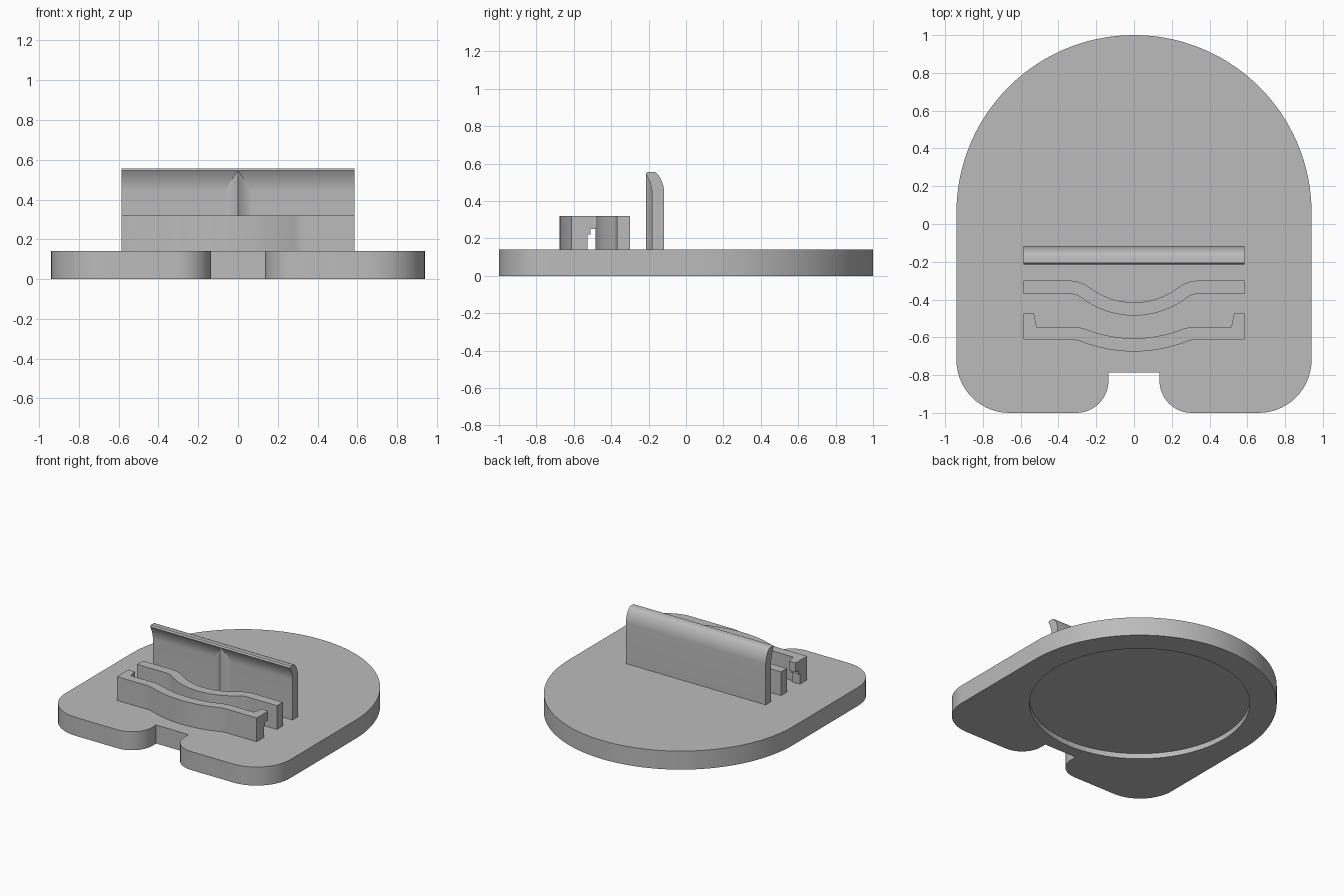
import bpy, bmesh
from math import sin, cos, pi, sqrt, atan2, radians

cube = bpy.data.objects.get("Cube")
if cube:
    bpy.data.objects.remove(cube, do_unlink=True)

grey = bpy.data.materials.new("plain grey")
grey.use_nodes = True
grey.diffuse_color = (0.5, 0.5, 0.5, 1)
grey.node_tree.nodes["Principled BSDF"].inputs["Base Color"].default_value = (0.5, 0.5, 0.5, 1)

BASE_TOP, CLIP_TOP, WALL_TOP = 0.14, 0.32, 0.555
HALF = 0.585


def prism(name, outline, start, end, axis="z"):
    """Extrude a closed outline along z, or a (y, z) outline along x."""
    bm = bmesh.new()
    place = (lambda p, d: (p[0], p[1], d)) if axis == "z" else (lambda p, d: (d, p[0], p[1]))
    face = bm.faces.new([bm.verts.new(place(p, start)) for p in outline])
    new = bmesh.ops.extrude_face_region(bm, geom=[face])["geom"]
    shift = (0, 0, end - start) if axis == "z" else (end - start, 0, 0)
    bmesh.ops.translate(bm, vec=shift, verts=[v for v in new if isinstance(v, bmesh.types.BMVert)])
    bmesh.ops.recalc_face_normals(bm, faces=bm.faces)
    mesh = bpy.data.meshes.new(name)
    bm.to_mesh(mesh)
    bm.free()
    mesh.materials.append(grey)
    obj = bpy.data.objects.new(name, mesh)
    bpy.context.collection.objects.link(obj)
    return obj


def cut(obj, cutter):
    cutter.hide_render = True
    cutter.hide_set(True)
    mod = obj.modifiers.new("cut", "BOOLEAN")
    mod.operation = "DIFFERENCE"
    mod.solver = "EXACT"
    mod.object = cutter


def smooth(obj):
    bpy.ops.object.select_all(action="DESELECT")
    obj.select_set(True)
    bpy.context.view_layer.objects.active = obj
    bpy.ops.object.shade_smooth_by_angle(angle=radians(25))


def arc(cx, cy, r, a0, a1, n):
    return [(cx + r * cos(a0 + (a1 - a0) * i / n), cy + r * sin(a0 + (a1 - a0) * i / n))
            for i in range(n + 1)]


def mirrored(half):
    """Complete a right-hand path that runs towards x = 0."""
    return half + [(-x, y) for x, y in reversed(half) if x > 1e-5]


def bow(line_y, cy, radius, fillet):
    """Right half of a straight edge that blends into a forward bow."""
    fy = line_y - fillet
    fx = sqrt((radius + fillet) ** 2 - (fy - cy) ** 2)
    a = atan2(fy - cy, fx)
    return arc(fx, fy, fillet, pi / 2, a + pi, 8) + arc(0, cy, radius, a, -pi / 2, 16)[1:]


# Base plate: round back, rounded front corners, notch in the front edge
half = arc(0, 0.06, 0.94, pi / 2, 0, 48)
half += arc(0.66, -0.72, 0.28, 0, -pi / 2, 14)
half += arc(0.305, -0.83, 0.17, -pi / 2, -pi, 12)
half.append((0.135, -0.785))
base = prism("base_plate", mirrored(half[::-1]), 0, BASE_TOP)
cut(base, prism("recess_cutter", arc(0, 0.06, 0.755, 0, 2 * pi, 96)[:-1], -0.1, 0.04))
smooth(base)

# Rear strip: constant thickness with a forward bow
back = mirrored([(HALF, -0.30)] + bow(-0.30, -0.025, 0.39, 0.17))
front = mirrored([(HALF, -0.37)] + bow(-0.37, -0.025, 0.46, 0.10))
smooth(prism("rear_strip", back + front[::-1], BASE_TOP, CLIP_TOP))

# Front strip: shallower bow, with a hook at each end
hook = [(HALF, -0.475), (0.53, -0.475), (0.515, -0.545)]
inner = mirrored(hook + bow(-0.545, 0.095, 0.70, 0.20))
outer = mirrored([(HALF, -0.612)] + bow(-0.612, 0.095, 0.77, 0.133))
strip = prism("front_strip", inner + outer[::-1], BASE_TOP, CLIP_TOP)
# Stepped undercut below the hooks
step = [(-0.527, 0.1), (-0.527, 0.22), (-0.51, 0.22), (-0.51, 0.25), (-0.4, 0.25), (-0.4, 0.1)]
cut(strip, prism("hook_cutter", step, -0.7, 0.7, "x"))
smooth(strip)

# Tall wall: lip curling forward at the top, rounded rear shoulder
lip = [(-0.182 - 0.033 * t * t, 0.44 + 0.105 * t) for t in [i / 8 for i in range(9)]]
shoulder = [(-0.17 + 0.053 * sin(a), 0.445 + (WALL_TOP - 0.445) * (1 - (1 - cos(a)) ** 0.8))
            for a in [i * pi / 16 for i in range(9)]]
profile = [(-0.182, BASE_TOP)] + lip + [(-0.207, WALL_TOP)] + shoulder + [(-0.117, BASE_TOP)]
smooth(prism("tall_wall", profile, -HALF, HALF, "x"))

# Centre rib: cusped ridge that runs up into the lip
ridge = [(0.08 * (1 - t), -0.18 - 0.035 * t * t) for t in [i / 8 for i in range(9)]]
smooth(prism("centre_rib", mirrored([(0.08, -0.17)] + ridge), BASE_TOP, 0.545))
